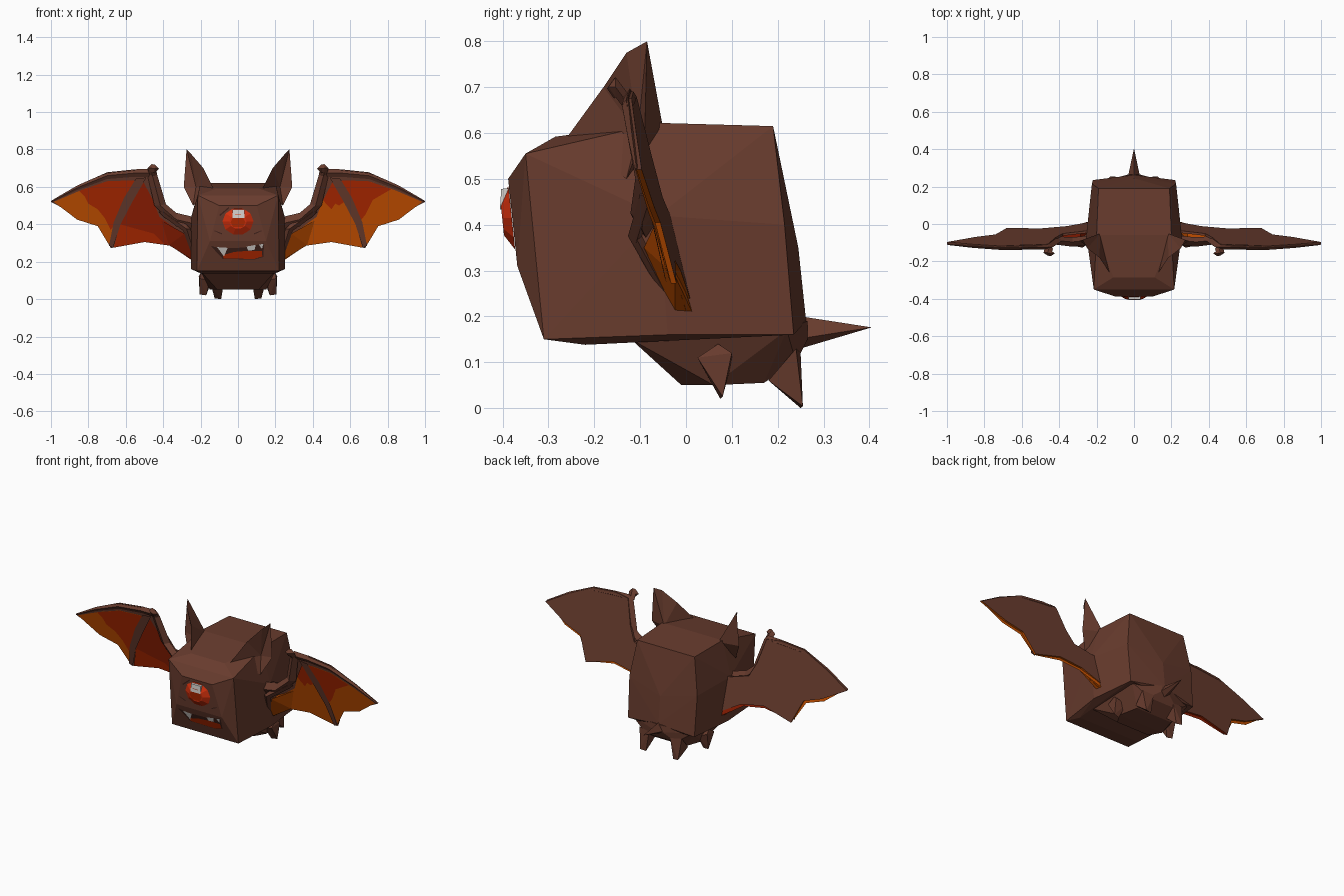
import bpy, bmesh, math
from mathutils import Vector

if "Cube" in bpy.data.objects:
    bpy.data.objects.remove(bpy.data.objects["Cube"])


def material(name, rgb):
    m = bpy.data.materials.new(name)
    m.diffuse_color = (*rgb, 1)
    m.use_nodes = True
    m.node_tree.nodes["Principled BSDF"].inputs["Base Color"].default_value = m.diffuse_color
    return m


BROWN = material("brown hide", (0.14, 0.045, 0.027))
DARK = material("dark brown", (0.05, 0.016, 0.011))
ORANGE = material("orange membrane", (0.56, 0.08, 0.0))
RED = material("red membrane", (0.43, 0.021, 0.0))
MAROON = material("maroon membrane", (0.29, 0.014, 0.001))
EYE_RED = material("eye red", (0.66, 0.03, 0.004))
WHITE = material("tooth white", (0.66, 0.63, 0.60))


def finish(bm, name, mat, recalc=True):
    if recalc:
        bmesh.ops.recalc_face_normals(bm, faces=bm.faces)
    me = bpy.data.meshes.new(name)
    bm.to_mesh(me)
    bm.free()
    me.materials.append(mat)
    ob = bpy.data.objects.new(name, me)
    bpy.context.collection.objects.link(ob)
    return ob


def add_hull(bm, pts):
    tmp = bmesh.new()
    for p in pts:
        tmp.verts.new(p)
    bmesh.ops.convex_hull(tmp, input=tmp.verts)
    loose = [v for v in tmp.verts if not v.link_faces]
    bmesh.ops.delete(tmp, geom=loose, context='VERTS')
    me = bpy.data.meshes.new("tmp")
    tmp.to_mesh(me)
    tmp.free()
    bm.from_mesh(me)
    bpy.data.meshes.remove(me)


def hull(name, pts, mat=BROWN):
    bm = bmesh.new()
    add_hull(bm, pts)
    return finish(bm, name, mat)


def both(pts):
    """Points mirrored across x."""
    return [(s * x, y, z) for x, y, z in pts for s in (1, -1)]


def joint(c, r):
    return [Vector(c) + Vector(d) * r * s for s in (1, -1)
            for d in ((1, 0, 0), (0, .7, 0), (0, 0, 1))]


def chain(name, pts):
    """Faceted limb through (x, y, z, radius) joints."""
    bm = bmesh.new()
    for a, b in zip(pts, pts[1:]):
        add_hull(bm, joint(a[:3], a[3]) + joint(b[:3], b[3]))
    return finish(bm, name, BROWN)


def face_front(bm):
    for f in bm.faces:
        f.normal_update()
        if f.normal.y > 0:
            f.normal_flip()


def plate(name, outline, yfun, mat, s=1):
    """Flat front-facing patch given as an (x, z) outline."""
    bm = bmesh.new()
    bm.faces.new([bm.verts.new((s * x, yfun(x, z), z)) for x, z in outline])
    face_front(bm)
    return finish(bm, name, mat, False)


# Boxy body with a bulging face
hull("body", both([
    (.22, -.31, .15), (.215, -.35, .555), (.15, -.368, .31), (.10, -.388, .50),
    (.11, -.285, .592), (.20, -.06, .622), (.255, -.06, .42), (.25, -.04, .16),
    (.19, .19, .615), (.225, .215, .40), (.22, .235, .16), (0, .245, .35),
    (0, .262, .19), (.2, -.22, .138)]))

# Belly, tail and claws
hull("belly", both([
    (.20, -.12, .15), (.20, .22, .17), (.11, -.01, .05), (.15, .06, .05),
    (.12, .17, .055), (.10, .24, .10), (.03, .265, .15), (.02, .265, .19)]))
hull("tail", [(-.035, .24, .15), (.035, .24, .15), (0, .25, .20),
              (0, .25, .13), (0, .405, .176)])
for s, side in ((1, "right"), (-1, "left")):
    hull("outer_claw_" + side, [(s * x, y, z) for x, y, z in (
        (.205, .025, .11), (.15, .03, .10), (.20, .07, .14), (.21, .10, .12),
        (.14, .10, .10), (.205, .08, .025), (.17, .075, .02))])
    hull("inner_claw_" + side, [(s * x, y, z) for x, y, z in (
        (.14, .18, .06), (.08, .18, .06), (.14, .24, .13), (.07, .25, .12),
        (.125, .255, .004), (.09, .25, 0))])


# Cupped ears
def ear(s, side):
    p = [(.275, -.085, .80), (.25, -.13, .775), (.185, -.18, .70),
         (.13, -.26, .59), (.29, -.09, .60), (.24, -.13, .50),
         (.18, -.05, .61), (.225, -.105, .60)]
    bm = bmesh.new()
    v = [bm.verts.new((s * x, y, z)) for x, y, z in p]
    for f in ((0, 1, 6), (1, 2, 6), (2, 3, 6), (0, 6, 4), (4, 6, 5), (3, 5, 6),
              (0, 7, 1), (1, 7, 2), (2, 7, 3), (0, 4, 7), (4, 5, 7), (3, 7, 5)):
        bm.faces.new([v[i] for i in f])
    finish(bm, "ear_" + side, BROWN)


# Wings: a thin slanted sheet, front panels and bones
def wing_y(x, z, off=0.0):
    return .0725 - .05 * x - .24 * z + off


def limb(s, name, pts):
    chain(name, [(s * x, wing_y(x, z, off), z, r) for x, z, off, r in pts])


# The sheet stops short of the panels, so the membrane colour edges the back
SHEET = [(.22, .225), (.36, .30), (.5, .322), (.68, .272), (.74, .405), (.85, .44),
         (1, .52), (.86, .60), (.7, .675), (.55, .69), (.46, .68), (.42, .54),
         (.38, .46), (.27, .43), (.2, .42)]
OUTER = [(.57, .635), (.7, .63), (.84, .582), (.985, .52), (.86, .425), (.75, .39),
         (.69, .29), (.66, .40), (.60, .54), (.54, .63)]
OUTER_RED = {1: [(.54, .63), (.57, .635), (.7, .63), (.82, .588), (.78, .565),
                 (.72, .53), (.68, .45), (.655, .42), (.60, .54)],
             -1: [(.54, .63), (.57, .635), (.7, .63), (.85, .578), (.82, .55), (.80, .51),
                  (.75, .48), (.71, .43), (.68, .37), (.66, .40), (.60, .54)]}
INNER = [(.505, .625), (.57, .52), (.63, .40), (.665, .275), (.5, .305), (.36, .285),
         (.25, .21), (.27, .33), (.42, .44), (.455, .53)]
INNER_RED = {1: [(.505, .625), (.57, .52), (.54, .50), (.52, .51), (.50, .48),
                 (.47, .51), (.455, .53)],
             -1: [(.63, .40), (.665, .275), (.5, .305), (.39, .292), (.45, .35),
                  (.56, .38)]}


def wing(s, side):
    inner = ORANGE if s > 0 else MAROON
    bm = bmesh.new()
    front, back = ([bm.verts.new((s * x, wing_y(x, z, o), z)) for x, z in SHEET]
                   for o in (-.006, .006))
    bm.faces.new(front)
    bm.faces.new(back[::-1])
    n = len(SHEET)
    for i in range(n):
        j = (i + 1) % n
        f = bm.faces.new((front[i], back[i], back[j], front[j]))
        # the trailing edge shows the membrane colour
        f.material_index = 1 if i < 3 else 2 if i < 6 else 0
    ob = finish(bm, "wing_sheet_" + side, BROWN)
    ob.data.materials.append(ORANGE if s > 0 else RED)
    ob.data.materials.append(ORANGE)

    low = lambda x, z: wing_y(x, z, -.009)
    high = lambda x, z: wing_y(x, z, -.012)
    plate("outer_panel_" + side, OUTER, low, ORANGE, s)
    plate("outer_panel_shade_" + side, OUTER_RED[s], high, RED, s)
    plate("inner_panel_" + side, INNER, low, inner, s)
    plate("inner_panel_shade_" + side, INNER_RED[s], high, RED, s)

    # membrane fold rising forward beside the body
    hull("wing_fold_" + side, [(s * x, wing_y(x, z, o), z) for x, z, o in (
        (.235, .205, .004), (.235, .205, -.035), (.37, .289, -.009), (.41, .42, -.01),
        (.285, .35, -.066), (.285, .35, -.005))], inner)

    limb(s, "arm_" + side, [(.22, .40, -.05, .035), (.33, .425, -.05, .036),
                            (.415, .50, -.02, .032), (.46, .67, -.012, .026)])
    limb(s, "leading_bone_" + side, [(.46, .675, -.01, .022), (.55, .674, -.006, .02),
                                     (.70, .66, -.006, .018), (.86, .595, -.006, .012),
                                     (.995, .523, -.006, .005)])
    limb(s, "wing_strut_" + side, [(.40, .465, -.025, .024), (.275, .375, -.08, .022),
                                   (.235, .25, -.045, .016)])
    limb(s, "thumb_" + side, [(.455, .67, -.02, .022), (.462, .70, -.035, .022),
                              (.445, .697, -.04, .022)])
    # flat finger bone laid over the panels
    plate("finger_bone_" + side, [(.49, .65), (.545, .645), (.61, .54), (.665, .41),
                                  (.69, .285), (.668, .275), (.628, .40), (.565, .52)],
          lambda x, z: wing_y(x, z, -.016), BROWN, s)


for s, side in ((1, "right"), (-1, "left")):
    ear(s, side)
    wing(s, side)


# Face patches follow the two sloped planes of the front
def upper(off):
    return lambda x, z: -.368 - (z - .31) * .105 - off


def lower(off):
    return lambda x, z: -.31 - (z - .15) * .3625 - off


# Single domed eye with a darker centre and a highlight
bm = bmesh.new()
rings = []
for r, off in ((1, .001), (.55, .022)):
    ring = []
    for i in range(10):
        a = 2 * math.pi * i / 10
        x, z = .083 * r * math.cos(a), .415 + .073 * r * math.sin(a)
        ring.append(bm.verts.new((x, upper(off)(x, z), z)))
    rings.append(ring)
for i in range(10):
    j = (i + 1) % 10
    bm.faces.new((rings[0][i], rings[0][j], rings[1][j], rings[1][i]))
bm.faces.new(rings[1])
face_front(bm)
finish(bm, "eye", EYE_RED, False)
plate("pupil", [(-.025, .385), (.025, .385), (.04, .41), (.025, .44), (-.025, .44),
                (-.04, .41)], upper(.023), RED)
hull("eye_highlight", [(x, y, z) for x in (-.03, .034)
                       for y, z in ((-.382, .433), (-.406, .433), (-.403, .478),
                                    (-.382, .480))], WHITE)
for s in (1, -1):
    plate("face_crease", [(.085, .345), (.125, .363), (.125, .367), (.085, .352)],
          upper(.002), DARK, s)
plate("brow_crease", [(-.10, .45), (-.05, .492), (-.046, .487), (-.095, .445)],
      upper(.002), DARK)

# Mouth with tongue and teeth
plate("mouth", [(-.145, .285), (-.10, .272), (.03, .275), (.14, .298), (.135, .225),
                (.09, .212), (-.08, .214), (-.11, .245)], lower(.002), DARK)
plate("tongue", [(-.08, .235), (-.02, .252), (.05, .258), (.128, .258), (.13, .228),
                 (.088, .215), (-.078, .217)], lower(.004), RED)
plate("left_fang", [(-.112, .278), (-.055, .274), (-.075, .228)], lower(.006), WHITE)
plate("right_tooth", [(.045, .281), (.095, .29), (.088, .262), (.055, .26)],
      lower(.006), WHITE)
plate("corner_tooth", [(.112, .291), (.136, .296), (.128, .268)], lower(.006), WHITE)
